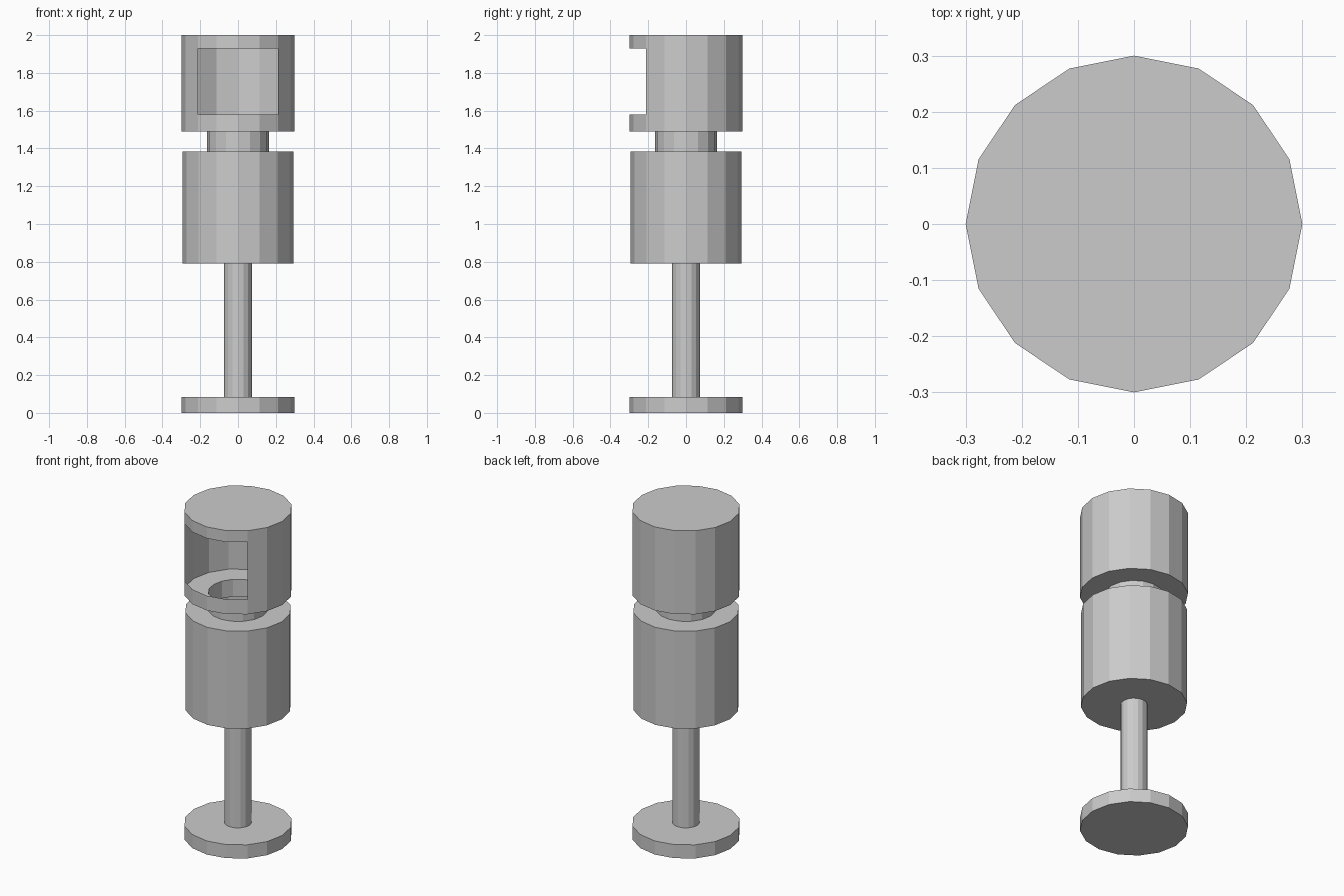
import bpy, bmesh, math

if "Cube" in bpy.data.objects:
    bpy.data.objects.remove(bpy.data.objects["Cube"])

SIDES = 16


def lathe(name, profile, cap_start=False, cap_end=False, skip=()):
    """Spin (radius, z) points, listed bottom to top, into a thin flat-faced shell."""
    bm = bmesh.new()
    rings = []
    for r, z in profile:
        rings.append([bm.verts.new((r * math.cos(2 * math.pi * i / SIDES),
                                    r * math.sin(2 * math.pi * i / SIDES), z))
                      for i in range(SIDES)])
    for k in range(len(rings) - 1):
        for i in range(SIDES):
            if (k, i) in skip:
                continue
            j = (i + 1) % SIDES
            bm.faces.new((rings[k][i], rings[k][j], rings[k + 1][j], rings[k + 1][i]))
    if cap_start:
        bm.faces.new(rings[0][::-1])
    if cap_end:
        bm.faces.new(rings[-1])
    mesh = bpy.data.meshes.new(name)
    bm.to_mesh(mesh)
    bm.free()
    obj = bpy.data.objects.new(name, mesh)
    bpy.context.collection.objects.link(obj)
    return obj


# Base disc, with a ring on top where the post starts
lathe("base", [(0.30, 0), (0.30, 0.083), (0.075, 0.083)], cap_start=True)

# Thin post
lathe("post", [(0.075, 0.083), (0.075, 0.79)])

# Hollow middle drum
lathe("drum", [(0.075, 0.79), (0.295, 0.79), (0.295, 1.385), (0.165, 1.385)])

# Open neck between drum and head
lathe("neck", [(0.165, 1.385), (0.165, 1.49)])

# Hollow head with a window across the four front sides
window = {(2, i) for i in range(10, 14)}
lathe("head", [(0.165, 1.49), (0.30, 1.49), (0.30, 1.58), (0.30, 1.93), (0.30, 2.0)],
      cap_end=True, skip=window)
